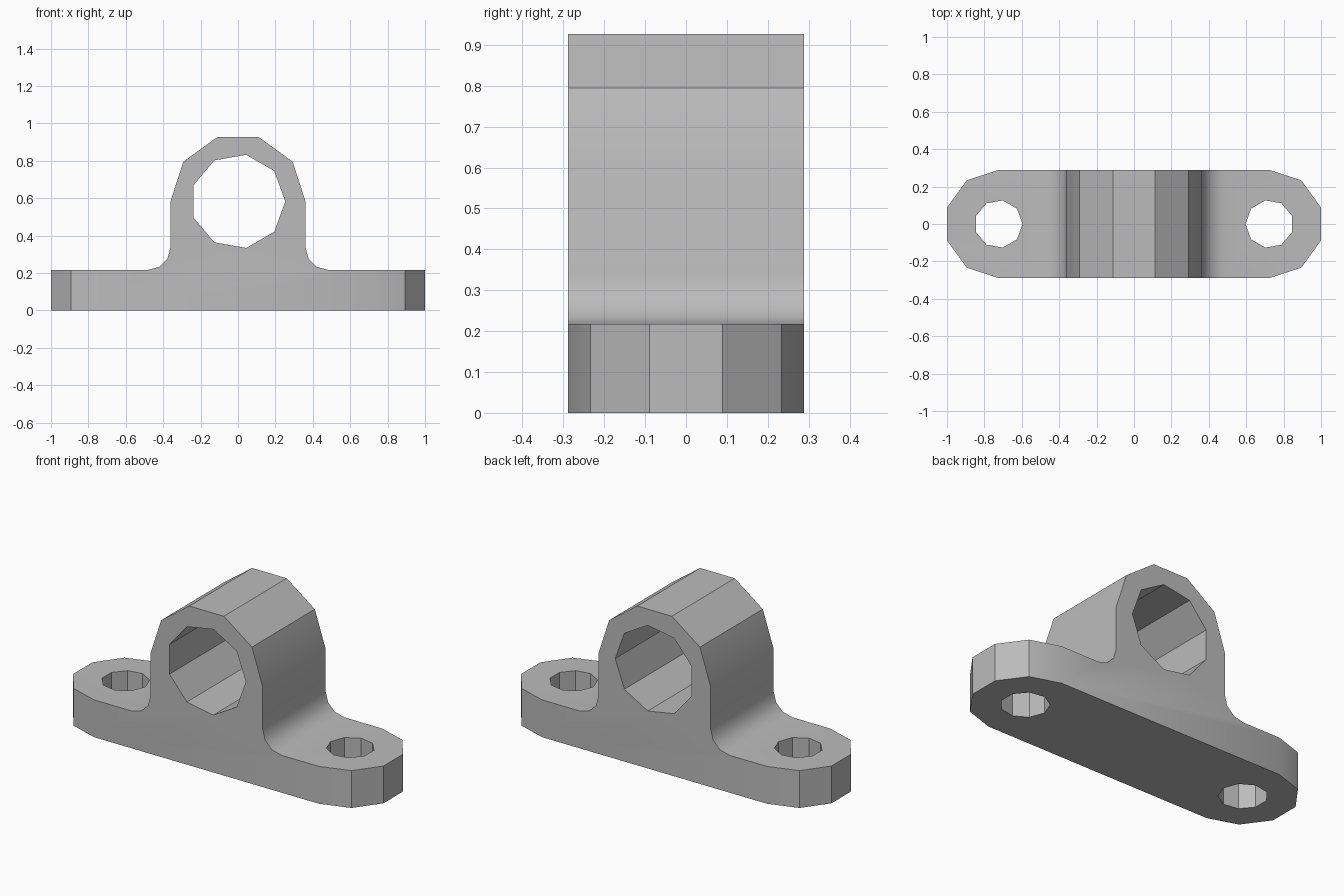
import bpy
import bmesh
from math import cos, sin, radians
from mathutils import Vector

if "Cube" in bpy.data.objects:
    bpy.data.objects.remove(bpy.data.objects["Cube"], do_unlink=True)

# Main dimensions
HALF_DEPTH = 0.289
LUG_X = 0.724
BASE_Z = 0.217
BORE_Z = 0.583

metal = bpy.data.materials.new("grey_metal")
metal.use_nodes = True
GREY = (0.5, 0.5, 0.5, 1)
metal.diffuse_color = GREY
metal.node_tree.nodes["Principled BSDF"].inputs["Base Color"].default_value = GREY


def arc(cx, cy, r, start, step, count):
    angles = [radians(start + step * i) for i in range(count)]
    return [(cx + r * cos(a), cy + r * sin(a)) for a in angles]


def prism(name, points, low, high, along_y=False):
    """Extrude a closed outline along z, or a front profile along y."""
    bm = bmesh.new()
    place = (lambda u, v: (u, low, v)) if along_y else (lambda u, v: (u, v, low))
    face = bm.faces.new([bm.verts.new(place(u, v)) for u, v in points])
    new = bmesh.ops.extrude_face_region(bm, geom=[face])["geom"]
    shift = Vector((0, high - low, 0) if along_y else (0, 0, high - low))
    bmesh.ops.translate(bm, vec=shift,
                        verts=[v for v in new if isinstance(v, bmesh.types.BMVert)])
    bmesh.ops.recalc_face_normals(bm, faces=bm.faces)
    mesh = bpy.data.meshes.new(name)
    bm.to_mesh(mesh)
    bm.free()
    mesh.materials.append(metal)
    obj = bpy.data.objects.new(name, mesh)
    bpy.context.collection.objects.link(obj)
    return obj


def cut(target, cutter, operation):
    cutter.hide_render = True
    mod = target.modifiers.new(cutter.name, "BOOLEAN")
    mod.operation = operation
    mod.solver = "EXACT"
    mod.object = cutter
    bpy.context.view_layer.objects.active = target
    bpy.ops.object.modifier_apply(modifier=mod.name)
    bpy.data.objects.remove(cutter, do_unlink=True)


# Front profile: faceted arch, filleted foot, flat base; mirrored in x
arch = arc(0, BORE_Z, 0.361, 72, -36, 3)
fillet = arc(0.481, BASE_Z + 0.12, 0.12, 180, 30, 4)
right = arch + fillet + [(1.1, BASE_Z), (1.1, 0)]
profile = right + [(-x, z) for x, z in reversed(right)]
bracket = prism("bearing_bracket", profile, -0.4, 0.4, along_y=True)

# Plan outline: rounded lug ends
end = arc(LUG_X, 0, HALF_DEPTH, -90, 36, 6)
outline = end + [(-x, -y) for x, y in end]
cut(bracket, prism("plan_outline", outline, -0.2, 1.2), "INTERSECT")

# Shaft bore and the two mounting holes
cut(bracket, prism("bore", arc(0, BORE_Z, 0.253, 0, 40, 9), -0.6, 0.6, True), "DIFFERENCE")
for side, start in ((1, 180), (-1, 0)):
    hole = arc(side * LUG_X, 0, 0.128, start, 40, 9)
    cut(bracket, prism("bolt_hole", hole, -0.2, 0.5), "DIFFERENCE")

# Soft fillets, crisp facets
bpy.ops.object.select_all(action="DESELECT")
bracket.select_set(True)
bpy.context.view_layer.objects.active = bracket
bpy.ops.object.shade_smooth_by_angle(angle=radians(32))
